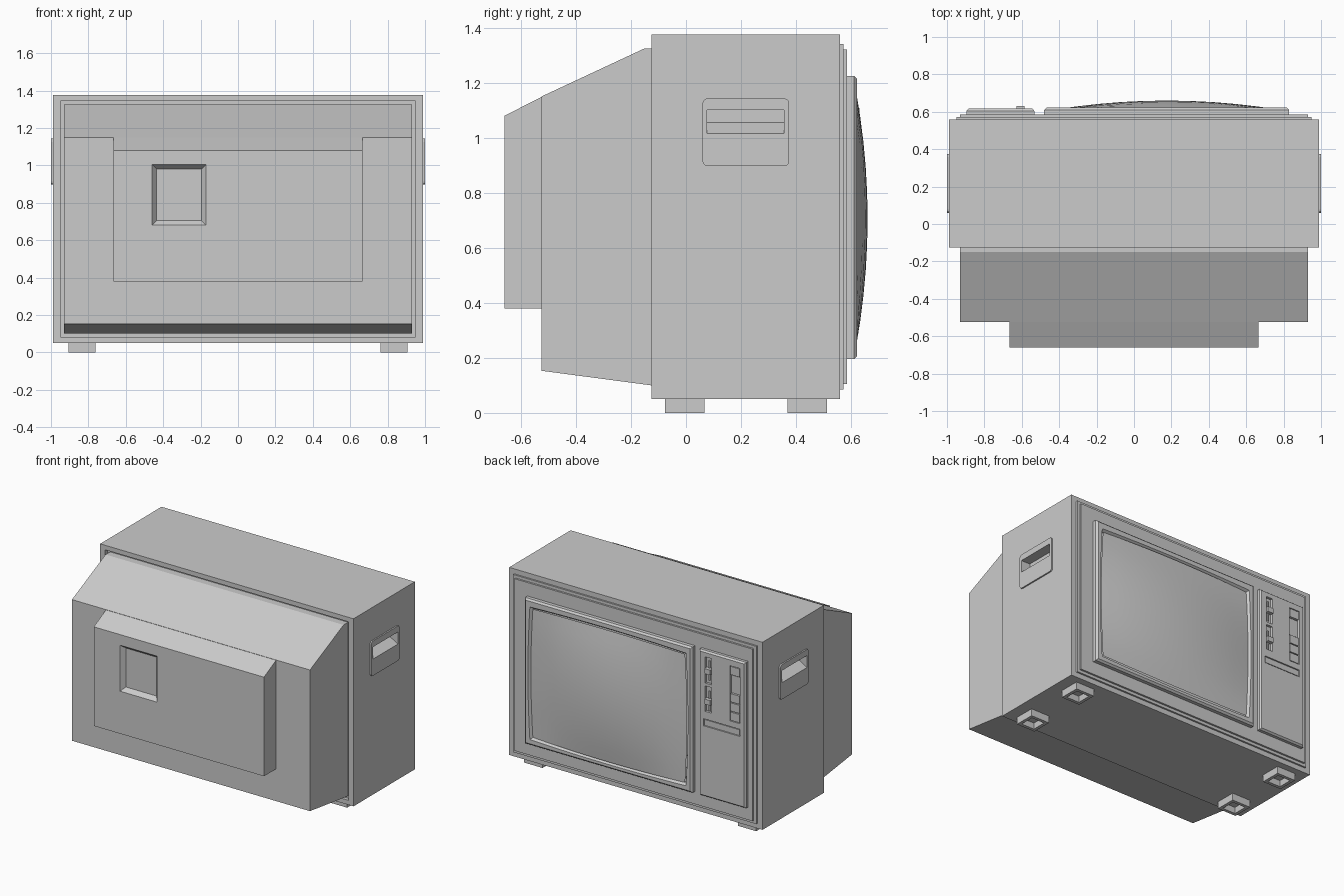
import bpy, bmesh

if "Cube" in bpy.data.objects:
    bpy.data.objects.remove(bpy.data.objects["Cube"])

def finish(name, bm, hide=False):
    bmesh.ops.recalc_face_normals(bm, faces=bm.faces)
    me = bpy.data.meshes.new(name)
    bm.to_mesh(me)
    bm.free()
    ob = bpy.data.objects.new(name, me)
    bpy.context.collection.objects.link(ob)
    if hide:
        ob.hide_render = True
        ob.display_type = 'WIRE'
    return ob

def skin(bm, loops, caps=True):
    """Bridge equal-length vertex loops, optionally closing both ends."""
    rows = [[bm.verts.new(p) for p in lp] for lp in loops]
    n = len(rows[0])
    for a, b in zip(rows, rows[1:]):
        for i in range(n):
            j = (i + 1) % n
            bm.faces.new((a[i], a[j], b[j], b[i]))
    if caps:
        bm.faces.new(rows[0])
        bm.faces.new(rows[-1])

def rect(x0, x1, z0, z1, y):
    return [(x0, y, z0), (x1, y, z0), (x1, y, z1), (x0, y, z1)]

def loft(name, rings, hide=False):
    bm = bmesh.new()
    skin(bm, [rect(*r) for r in rings])
    return finish(name, bm, hide)

def boxes(name, items, hide=False):
    """Several separate boxes (x0, x1, y0, y1, z0, z1) in one mesh."""
    bm = bmesh.new()
    for x0, x1, y0, y1, z0, z1 in items:
        skin(bm, [rect(x0, x1, z0, z1, y) for y in (y0, y1)])
    return finish(name, bm, hide)

def prism(name, x0, x1, profile, hide=False):
    """Extrude a (y, z) profile along x."""
    bm = bmesh.new()
    skin(bm, [[(x, y, z) for y, z in profile] for x in (x0, x1)])
    return finish(name, bm, hide)

def cut(ob, cutter):
    m = ob.modifiers.new("cut", 'BOOLEAN')
    m.operation = 'DIFFERENCE'
    m.solver = 'EXACT'
    m.object = cutter

# Cabinet with back groove and stepped front panel
cabinet = loft("cabinet", [
    (-.95, .95, .082, 1.343, -.10), (-.95, .95, .082, 1.343, -.125),
    (-.99, .99, .05, 1.375, -.125), (-.99, .99, .05, 1.375, .56),
    (-.95, .95, .085, 1.34, .56), (-.95, .95, .085, 1.34, .572),
    (-.93, .93, .105, 1.32, .572), (-.93, .93, .105, 1.32, .585)])

# Back shell and its raised centre housing
prism("back_shell", -.93, .93, [(-.09, .10), (-.125, .10), (-.525, .153),
                                (-.525, 1.15), (-.15, 1.325), (-.09, 1.325)])
housing = prism("back_housing", -.665, .665, [(-.50, .38), (-.66, .38), (-.66, 1.08),
                                              (-.525, 1.148), (-.50, 1.148)])
cut(housing, loft("back_recess_cutter", [
    (-.485, -.145, .655, 1.03, -.69), (-.435, -.195, .705, .98, -.63)], True))

# Side handles: rounded plate with a wedge-shaped grip recess
for side, s in (("left", -1), ("right", 1)):
    bm = bmesh.new()
    skin(bm, [[(s * x, y, z) for y, z in ((.06, .897), (.375, .897), (.375, 1.143), (.06, 1.143))]
              for x in (.98, 1.0)])
    edges = [e for e in bm.edges if abs(e.verts[0].co.x - e.verts[1].co.x) > .01]
    bmesh.ops.bevel(bm, geom=edges, offset=.018, segments=3, affect='EDGES', profile=.5)
    plate = finish(side + "_handle_plate", bm)
    bm = bmesh.new()
    skin(bm, [[(s * x, y, z) for x, z in ((1.03, 1.10), (.93, 1.10), (.93, 1.055),
                                          (1.0, 1.015), (1.03, 1.015))] for y in (.077, .357)])
    grip = finish(side + "_grip_cutter", bm, True)
    cut(plate, grip)
    cut(cabinet, grip)

# Hollow feet
for side, s in (("left", -1), ("right", 1)):
    for where, y in (("front", -.005), ("rear", .44)):
        def ring(h, z):
            return [(s * .835 + a * h, y + b * h, z)
                    for a, b in ((-1, -1), (1, -1), (1, 1), (-1, 1))]
        bm = bmesh.new()
        skin(bm, [ring(.072, .052), ring(.072, 0), ring(.05, 0), ring(.045, .04)])
        finish(f"{where}_{side}_foot", bm)

# Screen bezel: rectangular outside, barrel-shaped opening
CX, CZ, HX, HZ, N = .175, .705, .61, .465, 10

def barrel(u, v, k=0):
    return (CX + u * (HX * (1 - .025 * v * v) + k), CZ + v * (HZ * (1 - .025 * u * u) + k))

t = [-1 + 2 * i / N for i in range(N)]
rim = ([(a, -1) for a in t] + [(1, a) for a in t] +
       [(-a, 1) for a in t] + [(-1, -a) for a in t])

def outer(inset, y):
    return [(CX + u * (.655 - inset), y, .71 + v * (.515 - inset)) for u, v in rim]

def inner(grow, y):
    return [(p[0], y, p[1]) for p in (barrel(u, v, grow) for u, v in rim)]

bm = bmesh.new()
skin(bm, [outer(0, .58), outer(0, .61), outer(.012, .622), inner(.015, .622), inner(0, .60)], False)
finish("screen_bezel", bm)

# Bulging picture tube
bm = bmesh.new()
grid = []
for j in range(N + 1):
    v = -1 + 2 * j / N
    row = []
    for i in range(N + 1):
        u = -1 + 2 * i / N
        x, z = barrel(u, v)
        y = .66 - .05 * u * u - .042 * v * v + .042 * u * u * v * v
        row.append(bm.verts.new((x, y, z)))
    grid.append(row)
for a, b in zip(grid, grid[1:]):
    for i in range(N):
        f = bm.faces.new((a[i], b[i], b[i + 1], a[i + 1]))
        f.smooth = True
screen = finish("screen", bm)
if sum(p.normal.y for p in screen.data.polygons) < 0:
    screen.data.flip_normals()

# Control panel with slots
panel = loft("control_panel", [
    (-.895, -.533, .195, 1.225, .58), (-.895, -.533, .195, 1.225, .605),
    (-.885, -.543, .205, 1.215, .617)])
cut(panel, boxes("control_slot_cutter", [
    (-.632, -.582, .60, .64, 1.0, 1.185), (-.632, -.582, .60, .64, .80, .98),
    (-.855, -.775, .60, .64, .785, 1.175),
    (-.855, -.57, .607, .64, .695, .745)], True))

# Sliders, push buttons and label strip
for i, z in enumerate((1.09, .875)):
    boxes(f"slider_rail_{i + 1}", [(-.612, -.602, .59, .608, z - .07, z + .07)])
    boxes(f"slider_knob_{i + 1}", [(-.629, -.585, .598, .63, z - .018, z + .018)])
boxes("push_buttons", [(-.85, -.78, .59, .616, z, z + .058) for z in (.79, .855, .92, 1.112)])
boxes("button_blank", [(-.85, -.78, .59, .607, .985, 1.106)])
boxes("label_strip", [(-.848, -.577, .59, .613, .701, .739)])
